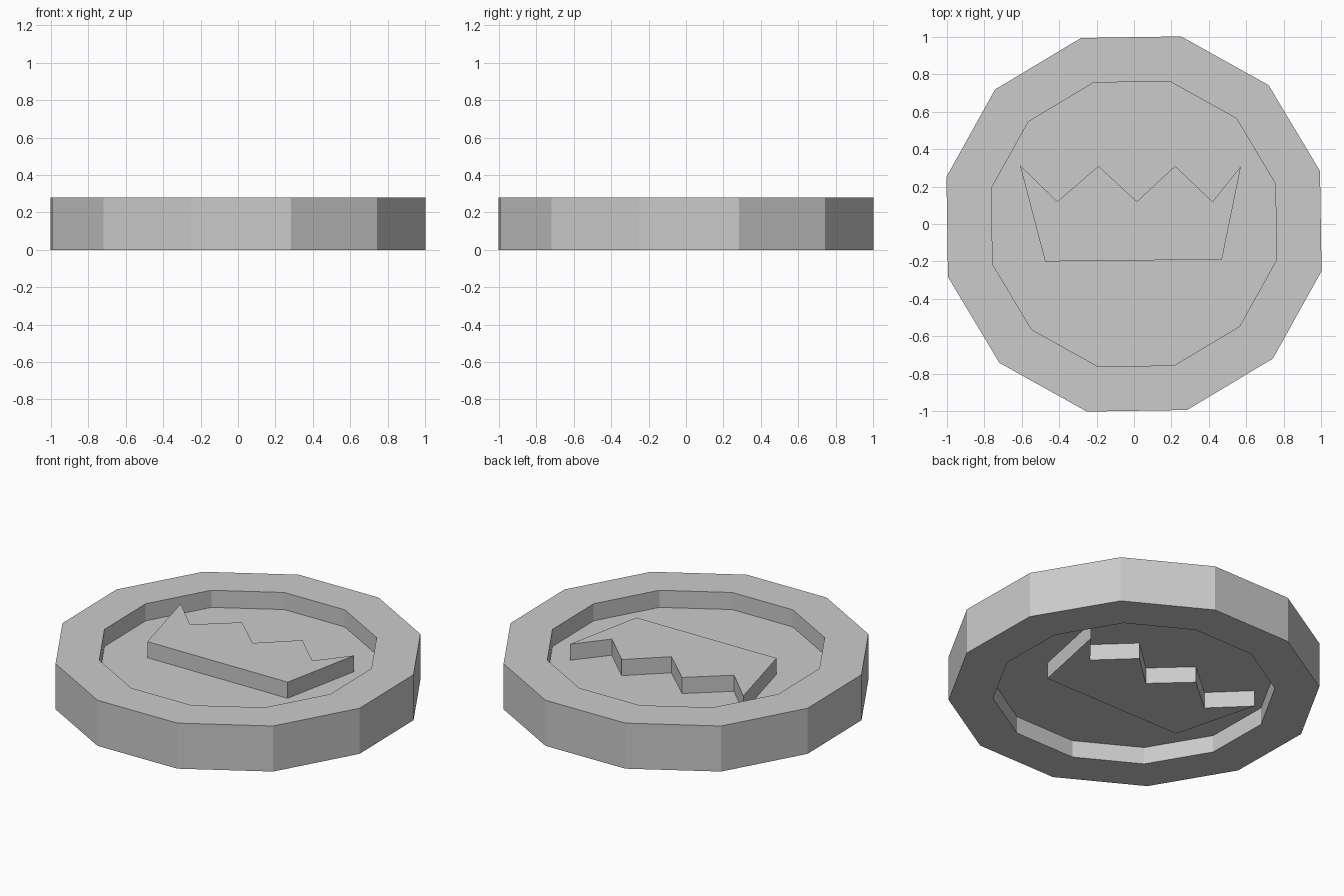
import bpy, bmesh
from math import sin, cos, radians

if "Cube" in bpy.data.objects:
    bpy.data.objects.remove(bpy.data.objects["Cube"])

SIDES, TURN = 12, 15.9        # low-poly rim, slightly turned
THICK, DEPTH = 0.28, 0.105    # token thickness, recess depth per face
EMBLEM_DROP = 0.006           # emblem sits just under the rim


def finish(name, bm):
    bmesh.ops.recalc_face_normals(bm, faces=bm.faces)
    mesh = bpy.data.meshes.new(name)
    bm.to_mesh(mesh)
    bm.free()
    obj = bpy.data.objects.new(name, mesh)
    bpy.context.collection.objects.link(obj)
    return obj


def ring(bm, r, z):
    angles = [radians(TURN + 360 * i / SIDES) for i in range(SIDES)]
    return [bm.verts.new((r * cos(a), r * sin(a), z)) for a in angles]


def bridge(bm, a, b):
    for i in range(len(a)):
        j = (i + 1) % len(a)
        bm.faces.new((a[i], a[j], b[j], b[i]))


# Token body: rim with a recess in both faces
OUTER, INNER = 1.034, 0.786
profile = [(INNER, DEPTH), (INNER, 0), (OUTER, 0), (OUTER, THICK),
           (INNER, THICK), (INNER, THICK - DEPTH)]
bm = bmesh.new()
rings = [ring(bm, r, z) for r, z in profile]
for a, b in zip(rings, rings[1:]):
    bridge(bm, a, b)
bm.faces.new(rings[0])
bm.faces.new(rings[-1])
finish("token_body", bm)

# Raised crown emblem on each face
CROWN = [(-0.61, 0.315), (-0.41, 0.12), (-0.19, 0.31), (0.015, 0.12),
         (0.22, 0.31), (0.42, 0.12), (0.572, 0.31), (0.47, -0.19),
         (-0.475, -0.20)]


def emblem(name, z_floor, z_top):
    bm = bmesh.new()
    low, high = [[bm.verts.new((x, y, z)) for x, y in CROWN]
                 for z in (z_floor, z_top)]
    bridge(bm, low, high)
    bm.faces.new(low)
    bm.faces.new(high)
    finish(name, bm)


emblem("crown_emblem_top", THICK - DEPTH - 0.005, THICK - EMBLEM_DROP)
emblem("crown_emblem_bottom", DEPTH + 0.005, EMBLEM_DROP)
